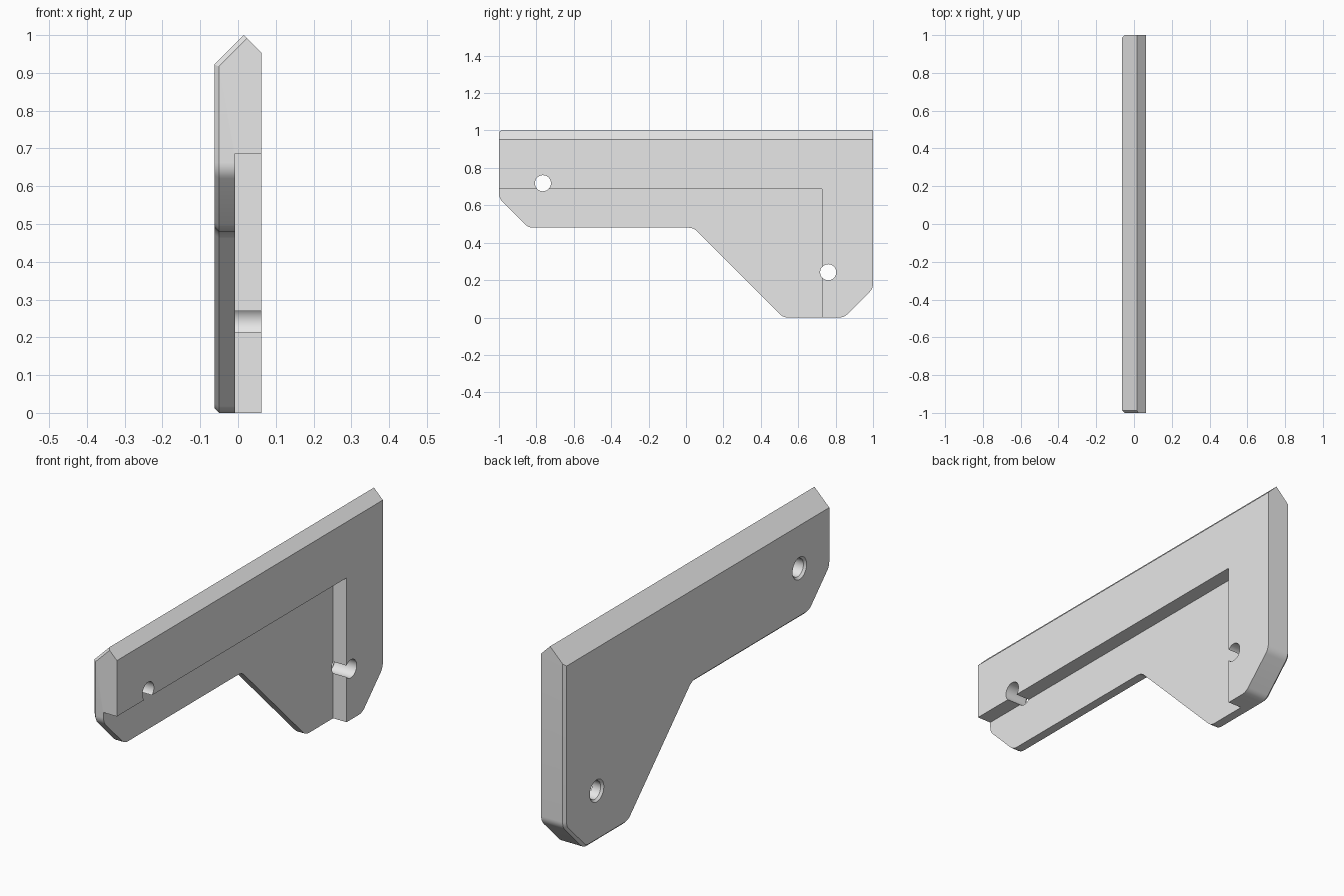
import bpy, bmesh, math
from mathutils import Vector

cube = bpy.data.objects.get("Cube")
if cube:
    bpy.data.objects.remove(cube, do_unlink=True)

HALF = 0.0625      # half the plate thickness
CHAMFER = 0.012
RADIUS = 0.06

grey = bpy.data.materials.new("light_grey")
grey.use_nodes = True
grey.diffuse_color = (0.8, 0.8, 0.8, 1)
grey.node_tree.nodes["Principled BSDF"].inputs["Base Color"].default_value = (0.8, 0.8, 0.8, 1)


def make_object(name, bm):
    bmesh.ops.recalc_face_normals(bm, faces=bm.faces)
    mesh = bpy.data.meshes.new(name)
    bm.to_mesh(mesh)
    bm.free()
    mesh.materials.append(grey)
    obj = bpy.data.objects.new(name, mesh)
    bpy.context.collection.objects.link(obj)
    return obj


def loft(name, sections, cuts=()):
    """Join rings of (x, outline in y and z), then trim by planes."""
    bm = bmesh.new()
    rings = [[bm.verts.new((x, p[0], p[1])) for p in outline] for x, outline in sections]
    for a, b in zip(rings, rings[1:]):
        for i in range(len(a)):
            j = (i + 1) % len(a)
            bm.faces.new((a[i], a[j], b[j], b[i]))
    bm.faces.new(rings[0])
    bm.faces.new(rings[-1])
    bmesh.ops.recalc_face_normals(bm, faces=bm.faces)
    for point, normal in cuts:
        bmesh.ops.bisect_plane(bm, geom=bm.verts[:] + bm.edges[:] + bm.faces[:], dist=1e-6,
                               plane_co=point, plane_no=normal, clear_outer=True)
        bmesh.ops.holes_fill(bm, edges=[e for e in bm.edges if e.is_boundary], sides=0)
    return make_object(name, bm)


def rounded(corners, steps=5):
    """Fillet every corner of a closed outline."""
    out = []
    for i, c in enumerate(corners):
        u = (corners[i - 1] - c).normalized()
        v = (corners[(i + 1) % len(corners)] - c).normalized()
        half = u.angle(v) / 2
        if half < math.pi / 3.5:        # square corners stay sharp
            out.append(c)
            continue
        centre = c + (u + v).normalized() * RADIUS / math.sin(half)
        start = c + u * RADIUS / math.tan(half) - centre
        end = c + v * RADIUS / math.tan(half) - centre
        for k in range(steps + 1):
            t = k / steps
            out.append(centre + start.lerp(end, t).normalized() * RADIUS)
    return out


def inset(outline, d):
    """Shrink a counterclockwise outline with mitred corners."""
    out = []
    for i, p in enumerate(outline):
        a = (p - outline[i - 1]).normalized()
        b = (outline[(i + 1) % len(outline)] - p).normalized()
        na, nb = Vector((-a.y, a.x)), Vector((-b.y, b.x))
        out.append(p + (na + nb) * d / (1 + na.dot(nb)))
    return out


def circle(y, z, r, n=32):
    return [(y + r * math.cos(2 * math.pi * k / n), z + r * math.sin(2 * math.pi * k / n))
            for k in range(n)]


# Plate outline, taller than needed so the ridge can be trimmed out of it
corners = [Vector(p) for p in ((-1, 1.1), (-1, 0.638), (-0.842, 0.48), (0.04, 0.48),
                               (0.52, 0), (0.845, 0), (1, 0.155), (1, 1.1))]
outline = rounded(corners)

# Ridge slopes, and the chamfer where the left-hand slope meets the front end
ridge = Vector((0.0155, 0, 1))
slope = Vector((-1, 0, 1)).normalized()
front = Vector((0, -1, 0))
front_edge = Vector((ridge.x, -1 + CHAMFER, ridge.z))
bracket = loft("bracket_plate",
               [(HALF, outline), (CHAMFER - HALF, outline), (-HALF, inset(outline, CHAMFER))],
               [(ridge, slope), (ridge, Vector((1, 0, 1))), (front_edge, slope + front)])

# Stepped recess and two countersunk holes
cutters = [loft("recess_cutter", [(x, ((-1.2, -0.2), (0.727, -0.2), (0.727, 0.687), (-1.2, 0.687)))
                                  for x in (-0.008, 0.2)])]
for y, z in ((-0.765, 0.718), (0.76, 0.242)):
    cutters.append(loft("hole_cutter", [(0.2, circle(y, z, 0.043)),
                                        (0.01 - HALF, circle(y, z, 0.043)),
                                        (-HALF - 0.01, circle(y, z, 0.063))]))

bpy.ops.object.select_all(action='DESELECT')
bracket.select_set(True)
bpy.context.view_layer.objects.active = bracket
for cutter in cutters:
    cutter.hide_render = True
    mod = bracket.modifiers.new("cut", 'BOOLEAN')
    mod.operation = 'DIFFERENCE'
    mod.solver = 'EXACT'
    mod.object = cutter
    bpy.ops.object.modifier_apply(modifier=mod.name)
    bpy.data.objects.remove(cutter, do_unlink=True)

bpy.ops.object.shade_smooth_by_angle(angle=math.radians(30))
